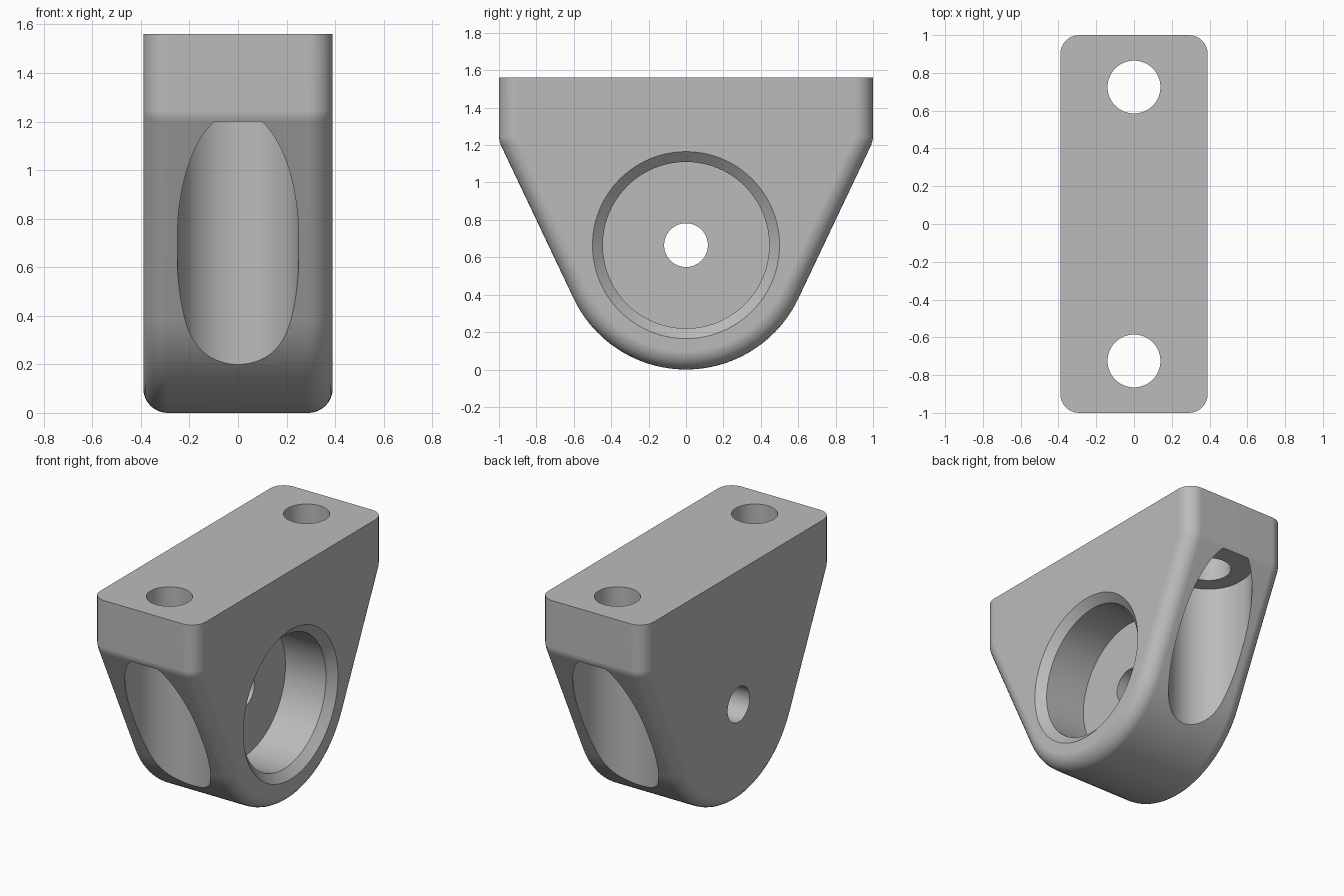
import bpy, bmesh
from math import sin, cos, radians, pi

cube = bpy.data.objects.get("Cube")
if cube:
    bpy.data.objects.remove(cube, do_unlink=True)

HALF_W, TOP, AXIS_Z, ROUND = 0.39, 1.56, 0.665, 0.1
POCKET_Y, POCKET_R, POCKET_TOP = 0.725, 0.25, 1.2

grey = bpy.data.materials.new("Plain grey")
grey.use_nodes = True
colour = (0.5, 0.5, 0.5, 1)
grey.diffuse_color = colour
grey.node_tree.nodes["Principled BSDF"].inputs["Base Color"].default_value = colour


def prism(name, base, shift):
    """Extrude a closed outline of 3D points along a vector."""
    bm = bmesh.new()
    face = bm.faces.new([bm.verts.new(p) for p in base])
    out = bmesh.ops.extrude_face_region(bm, geom=[face])
    verts = [v for v in out["geom"] if isinstance(v, bmesh.types.BMVert)]
    bmesh.ops.translate(bm, verts=verts, vec=shift)
    bmesh.ops.recalc_face_normals(bm, faces=bm.faces)
    mesh = bpy.data.meshes.new(name)
    bm.to_mesh(mesh)
    bm.free()
    obj = bpy.data.objects.new(name, mesh)
    bpy.context.collection.objects.link(obj)
    return obj


def cone(name, r1, r2, start, end, y=0.0, along_x=False):
    """Round cutter running from start to end along z, or along x."""
    mid = (start + end) / 2
    loc = (mid, y, AXIS_Z) if along_x else (0, y, mid)
    bpy.ops.mesh.primitive_cone_add(vertices=96, radius1=r1, radius2=r2,
                                    depth=end - start, location=loc,
                                    rotation=(0, pi / 2 if along_x else 0, 0))
    obj = bpy.context.object
    obj.name = name
    return obj


def activate(obj):
    bpy.ops.object.select_all(action='DESELECT')
    obj.select_set(True)
    bpy.context.view_layer.objects.active = obj


def cut(body, cutter):
    cutter.hide_render = True
    activate(body)
    mod = body.modifiers.new("Cut", 'BOOLEAN')
    mod.operation = 'DIFFERENCE'
    mod.solver = 'EXACT'
    mod.object = cutter
    bpy.ops.object.modifier_apply(modifier=mod.name)
    bpy.data.objects.remove(cutter, do_unlink=True)


# Body: flat top, short upright ends, sloping flanks and a round underside
tangent = radians(25.4)
steps = 48
arc = []
for i in range(steps + 1):
    a = -tangent - (pi - 2 * tangent) * i / steps
    arc.append((AXIS_Z * cos(a), AXIS_Z + AXIS_Z * sin(a)))
shoulder = [(1, TOP), (1, 1.245), (0.997, 1.222), (0.99, 1.2)]
outline = shoulder + arc + [(-y, z) for y, z in reversed(shoulder)]
body = prism("bracket_body", [(-HALF_W, y, z) for y, z in outline], (2 * HALF_W, 0, 0))
body.data.materials.append(grey)

# Round the side edges everywhere except along the top
bm = bmesh.new()
bm.from_mesh(body.data)
edges = [e for e in bm.edges
         if abs(e.verts[0].co.x - e.verts[1].co.x) < 1e-4
         and min(v.co.z for v in e.verts) < TOP - 0.01]
bmesh.ops.bevel(bm, geom=edges, offset=ROUND, offset_type='OFFSET', segments=8,
                profile=0.5, affect='EDGES', clamp_overlap=False)
bm.to_mesh(body.data)
bm.free()

# Bolt pockets in the flanks and bolt holes through the top flange
for side in (-1, 1):
    ring = []
    for i in range(97):
        a = 2 * pi * i / 96
        if i == 96:
            break
        reach = 0.035 if sin(a) > 1e-6 else 0
        ring.append((POCKET_R * cos(a),
                     side * (POCKET_Y + reach + POCKET_R * sin(a)), -0.2))
    cut(body, prism("pocket_cutter", ring, (0, 0, POCKET_TOP + 0.2)))
    cut(body, cone("bolt_hole_cutter", 0.14, 0.14, POCKET_TOP - 0.1, TOP + 0.1,
                   y=side * POCKET_Y))

# Bearing seat with chamfered mouth, and the small shaft hole behind it
cut(body, cone("seat_cutter", 0.445, 0.445, 0.04, 0.5, along_x=True))
cut(body, cone("chamfer_cutter", 0.39, 0.555, 0.29, 0.44, along_x=True))
cut(body, cone("shaft_hole_cutter", 0.117, 0.117, -0.6, 0.2, along_x=True))

# Smooth shading with crisp edges and flat large faces
activate(body)
bpy.ops.object.shade_smooth_by_angle(angle=radians(30))
normals = body.modifiers.new("Even shading", 'WEIGHTED_NORMAL')
normals.keep_sharp = True
